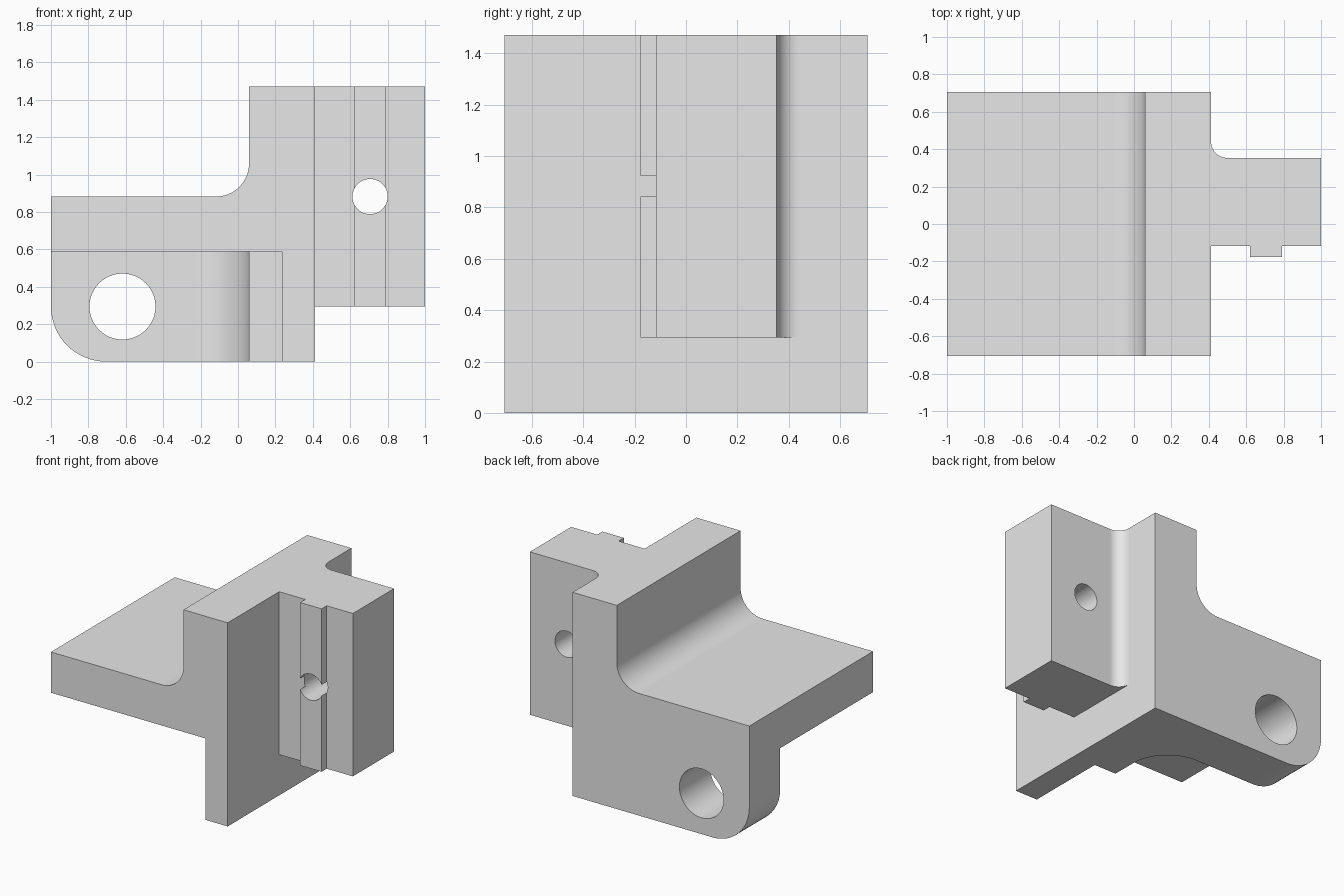
import bpy, bmesh, math

cube = bpy.data.objects.get("Cube")
if cube:
    bpy.data.objects.remove(cube, do_unlink=True)

U = 1 / 17  # drawing unit: the part is 34 units long

grey = bpy.data.materials.new("light_grey")
grey.use_nodes = True
grey.diffuse_color = (0.8, 0.8, 0.8, 1)
grey.node_tree.nodes["Principled BSDF"].inputs["Base Color"].default_value = (0.8, 0.8, 0.8, 1)


def arc(cx, cy, r, start, end, steps=16):
    """Points along an arc, angles in degrees."""
    angles = [math.radians(start + (end - start) * i / steps) for i in range(steps + 1)]
    return [(cx + r * math.cos(a), cy + r * math.sin(a)) for a in angles]


def prism(name, outline, low, high, axis):
    """Extrude an outline along y (outline in x, z) or z (outline in x, y)."""
    bm = bmesh.new()
    place = (lambda a, b: (a, low, b)) if axis == "y" else (lambda a, b: (a, b, low))
    face = bm.faces.new([bm.verts.new(place(a, b)) for a, b in outline])
    grown = bmesh.ops.extrude_face_region(bm, geom=[face])
    move = (0, high - low, 0) if axis == "y" else (0, 0, high - low)
    bmesh.ops.translate(bm, vec=move, verts=[v for v in grown["geom"] if isinstance(v, bmesh.types.BMVert)])
    bmesh.ops.scale(bm, vec=(U, U, U), verts=bm.verts)
    bmesh.ops.recalc_face_normals(bm, faces=bm.faces)
    mesh = bpy.data.meshes.new(name)
    bm.to_mesh(mesh)
    bm.free()
    mesh.materials.append(grey)
    obj = bpy.data.objects.new(name, mesh)
    bpy.context.collection.objects.link(obj)
    return obj


def combine(target, tool, operation):
    """Apply a boolean and remove the tool."""
    bpy.ops.object.select_all(action="DESELECT")
    bpy.context.view_layer.objects.active = target
    target.select_set(True)
    mod = target.modifiers.new(operation.lower(), "BOOLEAN")
    mod.operation, mod.solver, mod.object = operation, "EXACT", tool
    bpy.ops.object.modifier_apply(modifier=mod.name)
    bpy.data.objects.remove(tool, do_unlink=True)


# Main body: stepped side profile with filleted step and rounded lower corner
side = ([(7, 0), (7, 25), (1, 25)] + arc(-2, 18, 3, 0, -90)
        + [(-17, 15)] + arc(-12, 5, 5, 180, 270))
bracket = prism("bracket_body", side, -12, 12, "y")

# Pocket under the shelf leaves the rear ear, the core block and the front plate
pocket = [(-19, -14), (4, -14), (4, -2), (1, -2)] + arc(-4, 1, 5, 0, 90) + [(-19, 6)]
combine(bracket, prism("pocket_cutter", pocket, -2, 10, "z"), "DIFFERENCE")

# Side flange with guide rib and rear fillet
flange = ([(6, -2), (10.55, -2), (10.55, -3), (13.45, -3), (13.45, -2), (17, -2), (17, 6)]
          + arc(8.5, 7.5, 1.5, 270, 180) + [(6, 7.5)])
combine(bracket, prism("side_flange", flange, 5, 25, "z"), "UNION")

# Round holes through the ear and the flange
for name, x, z, r, low, high in (("ear_hole", -10.5, 5, 3, 5, 14),
                                 ("flange_hole", 12, 15, 1.6, -5, 8)):
    circle = arc(x, z, r, 0, 360, 48)[:-1]
    combine(bracket, prism(name, circle, low, high, "y"), "DIFFERENCE")

# Smooth curved faces, crisp edges, flat large faces
bpy.ops.object.select_all(action="DESELECT")
bracket.select_set(True)
bpy.context.view_layer.objects.active = bracket
bpy.ops.object.shade_smooth_by_angle(angle=math.radians(30))
weighted = bracket.modifiers.new("weighted_normals", "WEIGHTED_NORMAL")
weighted.keep_sharp = True
